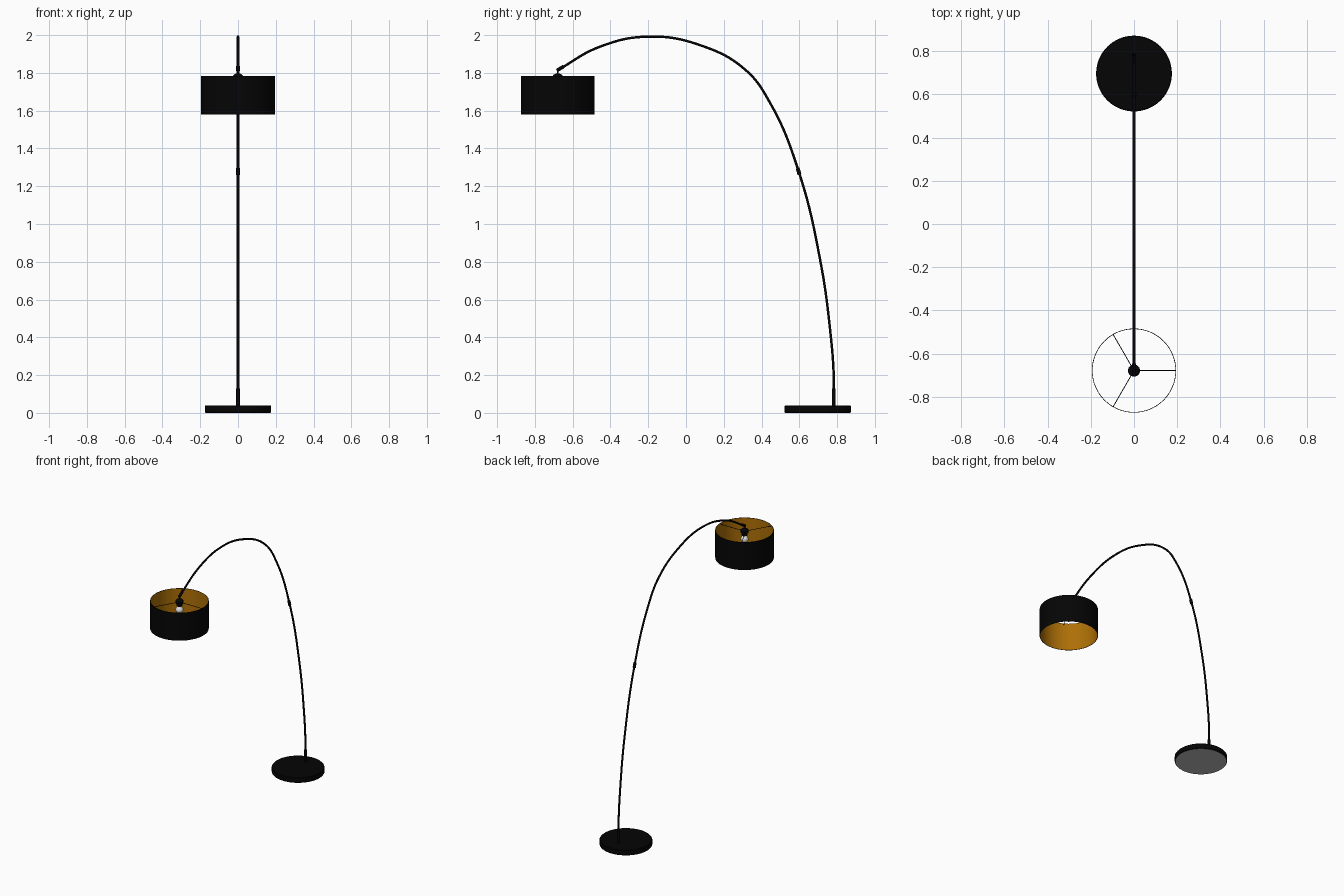
import bpy, math
from mathutils import Vector

if "Cube" in bpy.data.objects:
    bpy.data.objects.remove(bpy.data.objects["Cube"])

def mat(name, rgb):
    m = bpy.data.materials.new(name)
    m.diffuse_color = (*rgb, 1)
    m.use_nodes = True
    m.node_tree.nodes["Principled BSDF"].inputs["Base Color"].default_value = m.diffuse_color
    return m

BLACK = mat("matte_black", (0.0015, 0.0015, 0.0015))
GOLD = mat("gold_lining", (0.42, 0.16, 0.002))
GREY = mat("grey_felt", (0.5, 0.5, 0.5))
WHITE = mat("bulb_white", (0.85, 0.85, 0.85))

SHADE_Y, BASE_Y, POLE_Y = -0.679, 0.697, 0.782

def smooth(ob, angle=30):
    bpy.ops.object.select_all(action='DESELECT')
    ob.select_set(True)
    bpy.context.view_layer.objects.active = ob
    bpy.ops.object.shade_smooth_by_angle(angle=math.radians(angle))

def lathe(name, profile, y, mats, seg=48, rule=None, closed=False):
    """Spin an (r, z) profile about a vertical axis; rule picks the material per profile step."""
    verts, faces, idx, rings = [], [], [], []
    for r, z in profile:
        n = 1 if r == 0 else seg
        rings.append(list(range(len(verts), len(verts) + n)))
        verts += [(r * math.cos(math.tau * i / seg), y + r * math.sin(math.tau * i / seg), z)
                  for i in range(n)]
    count = len(profile)
    for k in range(count if closed else count - 1):
        a, b = rings[k], rings[(k + 1) % count]
        for i in range(seg):
            j = (i + 1) % seg
            if len(a) == 1:
                f = (a[0], b[j], b[i])
            elif len(b) == 1:
                f = (a[i], a[j], b[0])
            else:
                f = (a[i], a[j], b[j], b[i])
            faces.append(f)
            idx.append(rule(k) if rule else 0)
    me = bpy.data.meshes.new(name)
    me.from_pydata(verts, [], faces)
    for m in mats:
        me.materials.append(m)
    me.polygons.foreach_set("material_index", idx)
    ob = bpy.data.objects.new(name, me)
    bpy.context.collection.objects.link(ob)
    smooth(ob)
    return ob

def rod(name, p, q, r, seg=20):
    p, q = Vector(p), Vector(q)
    bpy.ops.mesh.primitive_cylinder_add(vertices=seg, radius=r, depth=(q - p).length,
                                        location=(p + q) / 2)
    ob = bpy.context.object
    ob.name = name
    ob.rotation_euler = (q - p).to_track_quat('Z', 'Y').to_euler()
    ob.data.materials.append(BLACK)
    smooth(ob)
    return ob

# Round weighted base with a grey underside
lathe("base", [(0, 0), (0.172, 0), (0.1755, 0.004), (0.1755, 0.036), (0.172, 0.04), (0, 0.04)],
      BASE_Y, [BLACK, GREY], 64, lambda k: 1 if k == 0 else 0)

# Curved arm swept along a smooth path in the yz plane
path = [(POLE_Y, 0.03), (POLE_Y, 0.2), (0.765, 0.42), (0.712, 0.8), (0.596, 1.28),
        (0.443, 1.645), (0.316, 1.815), (0.08, 1.945), (-0.2, 1.992), (-0.46, 1.937), (-0.68, 1.814)]
cu = bpy.data.curves.new("arm", 'CURVE')
cu.dimensions = '3D'
cu.bevel_depth = 0.0068
cu.bevel_resolution = 3
cu.resolution_u = 10
cu.use_fill_caps = True
sp = cu.splines.new('BEZIER')
sp.bezier_points.add(len(path) - 1)
for bp, (y, z) in zip(sp.bezier_points, path):
    bp.co = (0, y, z)
    bp.handle_left_type = bp.handle_right_type = 'AUTO'
cu.materials.append(BLACK)
arm = bpy.data.objects.new("arm", cu)
bpy.context.collection.objects.link(arm)
bpy.ops.object.select_all(action='DESELECT')
arm.select_set(True)
bpy.context.view_layer.objects.active = arm
bpy.ops.object.convert(target='MESH')
smooth(bpy.context.object, 50)

# Sleeves on the arm
rod("base_sleeve", (0, POLE_Y, 0.035), (0, POLE_Y, 0.13), 0.0095)
rod("arm_joint", (0, 0.601, 1.262), (0, 0.591, 1.296), 0.0105)
rod("arm_tip", (0, -0.684, 1.812), (0, -0.648, 1.834), 0.0095)

# Drum shade: black outside and rims, gold inside
lathe("shade", [(0.195, 1.580), (0.195, 1.784), (0.192, 1.784), (0.192, 1.580)],
      SHADE_Y, [BLACK, GOLD], 64, lambda k: 1 if k == 2 else 0, closed=True)

# Three spokes holding the shade
for i in range(3):
    a = math.tau * i / 3
    rod(f"shade_spoke_{i + 1}", (0, SHADE_Y, 1.774),
        (0.193 * math.cos(a), SHADE_Y + 0.193 * math.sin(a), 1.774), 0.0019, 8)

# Hanger, domed cap and socket
rod("hanger", (0, SHADE_Y, 1.785), (0, SHADE_Y, 1.816), 0.004, 12)
lathe("lamp_socket", [(0, 1.798), (0.010, 1.797), (0.020, 1.792), (0.028, 1.783), (0.028, 1.768),
                      (0.019, 1.764), (0.019, 1.746), (0, 1.746)], SHADE_Y, [BLACK], 32)

# Bulb
bulb = [(0.014, 1.748), (0.016, 1.742)]
bulb += [(0.026 * math.cos(t), 1.718 - 0.026 * math.sin(t))
         for t in [math.radians(d) for d in range(-45, 90, 13)]]
lathe("bulb", bulb + [(0, 1.692)], SHADE_Y, [WHITE], 32)
